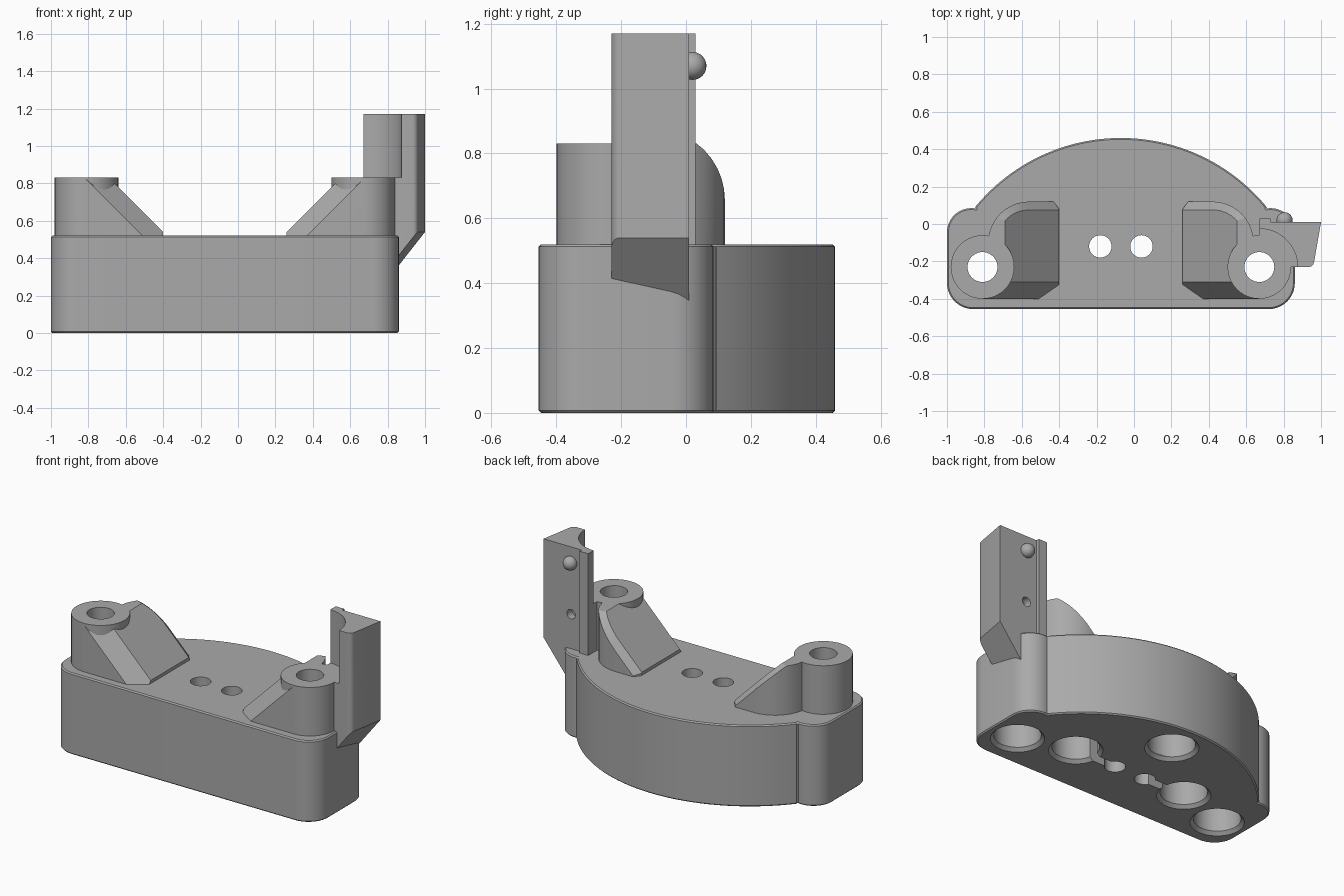
import bpy, bmesh
from math import radians, sin, cos
from mathutils import Vector

if "Cube" in bpy.data.objects:
    bpy.data.objects.remove(bpy.data.objects["Cube"])

MID = -0.07          # symmetry line of the housing
POST = (-0.81, -0.23)
TOP, DECK = 0.83, 0.52

grey = bpy.data.materials.new("matte_grey")
grey.use_nodes = True
grey.diffuse_color = (0.4, 0.4, 0.4, 1)
grey.node_tree.nodes["Principled BSDF"].inputs["Base Color"].default_value = (0.4, 0.4, 0.4, 1)


def arc(cx, cy, r, a0, a1, n=10):
    angles = [radians(a0 + (a1 - a0) * i / n) for i in range(n + 1)]
    return [(cx + r * cos(a), cy + r * sin(a)) for a in angles]


def flip(points):
    return [(2 * MID - x, y) for x, y in reversed(points)]


def make(name, bm):
    bmesh.ops.recalc_face_normals(bm, faces=bm.faces)
    me = bpy.data.meshes.new(name)
    bm.to_mesh(me)
    bm.free()
    me.materials.append(grey)
    ob = bpy.data.objects.new(name, me)
    bpy.context.scene.collection.objects.link(ob)
    return ob


def prism(points, z0, z1):
    bm = bmesh.new()
    face = bm.faces.new([bm.verts.new((x, y, z0)) for x, y in points])
    ext = bmesh.ops.extrude_face_region(bm, geom=[face])
    for v in ext["geom"]:
        if isinstance(v, bmesh.types.BMVert):
            v.co.z = z1
    bmesh.ops.recalc_face_normals(bm, faces=bm.faces)
    return bm


def slice_off(bm, point, normal):
    geom = bm.verts[:] + bm.edges[:] + bm.faces[:]
    bmesh.ops.bisect_plane(bm, geom=geom, plane_co=point, plane_no=normal,
                           clear_outer=True, dist=1e-5)
    rim = [e for e in bm.edges if e.is_boundary]
    if rim:
        bmesh.ops.edgeloop_fill(bm, edges=rim)


def cylinder(name, x, y, r, z0, z1):
    return make(name, prism(arc(x, y, r, 0, 351, 39), z0, z1))


def box(name, x0, x1, y0, y1, z0, z1):
    return make(name, prism([(x0, y0), (x1, y0), (x1, y1), (x0, y1)], z0, z1))


def bake(ob):
    graph = bpy.context.evaluated_depsgraph_get()
    me = bpy.data.meshes.new_from_object(ob.evaluated_get(graph))
    ob.modifiers.clear()
    ob.data = me


def combine(ob, others, mode):
    for other in others:
        mod = ob.modifiers.new(mode, "BOOLEAN")
        mod.operation, mod.object, mod.solver = mode, other, "EXACT"
        bake(ob)


def finish(ob):
    ob.data.shade_smooth()
    ob.data.set_sharp_from_angle(angle=radians(28))


# Housing: rounded front block with a bowed back
half = arc(MID, -0.547, 1.007, 90, 140.5, 24)
half += arc(-0.87, -0.045, 0.13, 80, 180) + arc(-0.86, -0.315, 0.14, 180, 270)
housing = make("housing", prism(half + flip(half)[:-1], 0, DECK))
bevel = housing.modifiers.new("rim", "BEVEL")
bevel.width, bevel.segments = 0.02, 1
bevel.limit_method, bevel.angle_limit = "ANGLE", radians(70)
bake(housing)

# Screw posts, each with a chamfered 45 degree brace
brace = [(-0.40, -0.40), (-0.40, 0.08), (-0.43, 0.12)]
brace += arc(-0.56, -0.10, 0.22, 90, 180) + [(-0.81, -0.23), (-0.81, -0.40)]
posts = []
for side in ("right", "left"):
    sx = 1 if side == "right" else -1
    bm = prism(brace, 0.5, TOP)
    slope = Vector((-0.69, 0, TOP))
    slice_off(bm, slope, (1, 0, 1))
    # front chamfer, then the narrow chamfer following the curved back
    slice_off(bm, slope + Vector((0, -0.31, 0)), (1, -1.44, 1))
    for a in range(90, 171, 10):
        n = Vector((cos(radians(a)), sin(radians(a)), 0))
        p = Vector((-0.56, -0.10, 0)) + n * 0.175
        p.z = TOP - (p.x + 0.69)
        slice_off(bm, p, (1 + n.x, n.y, 1))
    if sx < 0:
        for v in bm.verts:
            v.co.x = 2 * MID - v.co.x
    web = make("brace", bm)
    px = POST[0] if sx > 0 else 2 * MID - POST[0]
    post = cylinder(side + "_screw_post", px, POST[1], 0.17, 0.5, TOP)
    combine(post, [web], "UNION")
    bpy.data.objects.remove(web)
    posts.append(post)

# Upright arm beside the left post, with a sloped underside
PX = 2 * MID - POST[0]
plan = [(PX, -0.23), (PX, 0.03), (0.73, 0.03), (0.73, 0.01), (1.0, 0.01)]
plan += arc(0.933, -0.20, 0.03, -10, -90, 5)
bm = prism(plan, 0.33, 1.17)
slice_off(bm, (1.0, 0.01, 0.54), (0.98 * 1.3, -0.17 * 1.3, -1))
arm = make("upright_arm", bm)
ball = bpy.data.meshes.new("detent_ball")
bm = bmesh.new()
bmesh.ops.create_uvsphere(bm, u_segments=24, v_segments=16, radius=0.043)
bmesh.ops.translate(bm, verts=bm.verts, vec=(0.805, 0.02, 1.07))
ball = make("detent_ball", bm)

# Cutters: screw holes, counterbores, sensor pockets and wire channels
holes, pockets = [], []
for x in (POST[0], PX):
    holes.append(cylinder("cut", x, POST[1], 0.08, -0.1, 1))
for x in (-0.18, 0.04):
    holes.append(cylinder("cut", x, -0.12, 0.06, -0.1, 1))
wells = [(POST[0], POST[1]), (PX, POST[1]), (-0.47, -0.12), (0.33, -0.12), (MID, 0.25)]
for x, y in wells:
    pockets.append(cylinder("cut", x, y, 0.135, -0.1, 0.3))
    bm = bmesh.new()
    bmesh.ops.create_cone(bm, cap_ends=True, segments=40, radius1=0.175, radius2=0.135, depth=0.04)
    bmesh.ops.translate(bm, verts=bm.verts, vec=(x, y, 0))
    pockets.append(make("cut", bm))
for x0, x1 in ((-0.40, -0.18), (0.04, 0.26)):
    pockets.append(box("cut", x0, x1, -0.15, -0.09, -0.1, 0.2))
recess = cylinder("cut", PX, POST[1], 0.205, TOP, 1.3)
dimple = make("cut", prism(arc(0.805, 0.74, 0.03, 0, 345, 23), -0.04, 0.1))
for v in dimple.data.vertices:
    v.co = (v.co.x, v.co.z, v.co.y)
dimple.data.flip_normals()

combine(housing, holes + pockets, "DIFFERENCE")
for post in posts:
    combine(post, holes[:2], "DIFFERENCE")
combine(arm, [recess, dimple, holes[1]], "DIFFERENCE")
for cutter in holes + pockets + [recess, dimple]:
    bpy.data.objects.remove(cutter)

for ob in [housing, arm, ball] + posts:
    finish(ob)
